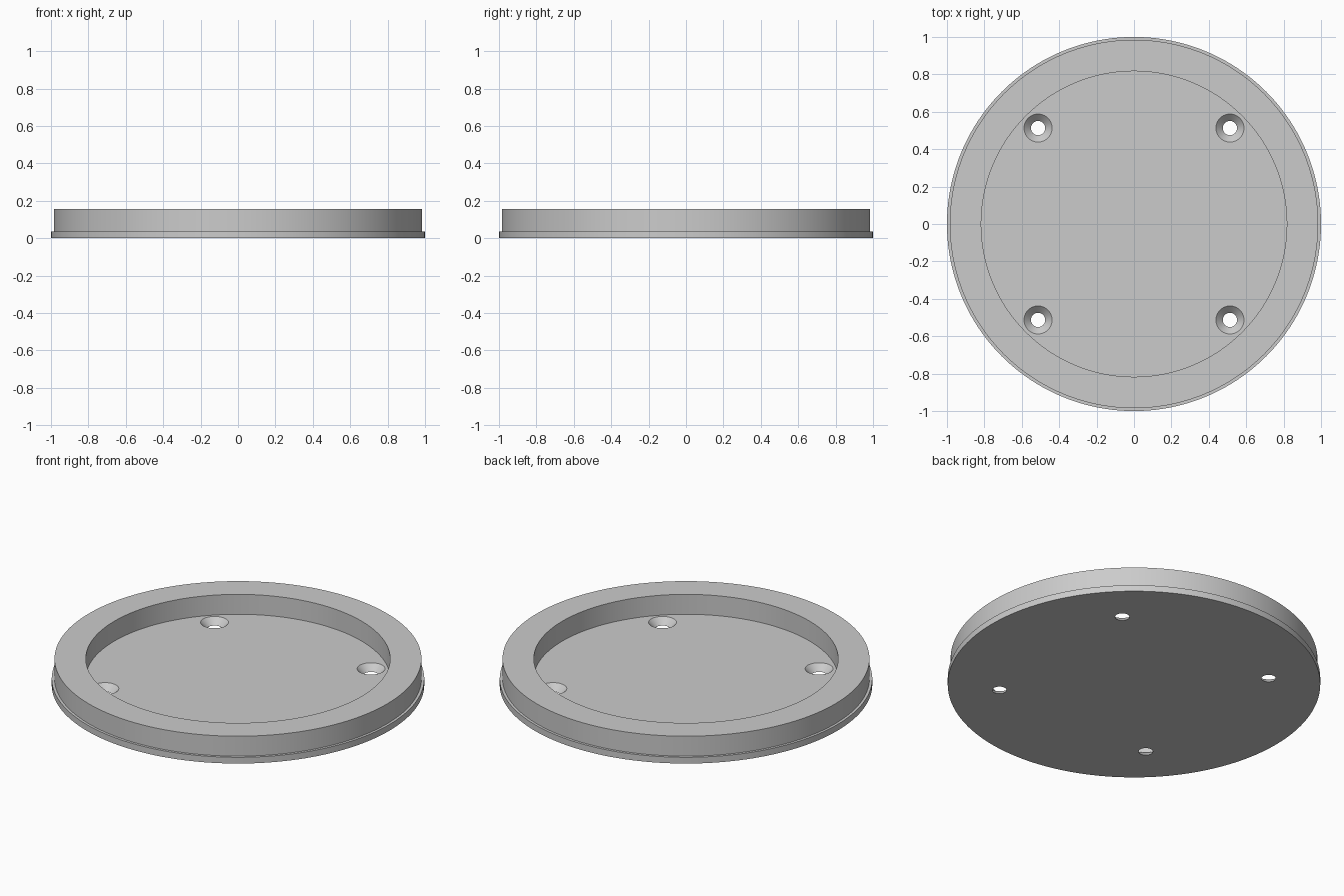
import bpy
import bmesh
from math import radians, sin, cos, tau

cube = bpy.data.objects.get("Cube")
if cube:
    bpy.data.objects.remove(cube, do_unlink=True)

FLOOR = 0.037
HOLE = 0.513

grey = bpy.data.materials.new("light grey")
grey.use_nodes = True
colour = (0.6, 0.6, 0.6, 1)
grey.diffuse_color = colour
grey.node_tree.nodes["Principled BSDF"].inputs["Base Color"].default_value = colour


def lathe(name, profile, sides, centres=((0, 0),)):
    """Closed turned solid from (radius, height) points, one copy per centre."""
    bm = bmesh.new()
    for cx, cy in centres:
        rings = [[bm.verts.new((cx + r * cos(tau * i / sides),
                                cy + r * sin(tau * i / sides), z))
                  for i in range(sides)] for r, z in profile]
        for low, high in zip(rings, rings[1:]):
            for i in range(sides):
                j = (i + 1) % sides
                bm.faces.new((low[i], low[j], high[j], high[i]))
        bm.faces.new(rings[0][::-1])
        bm.faces.new(rings[-1])
    bmesh.ops.recalc_face_normals(bm, faces=bm.faces)
    mesh = bpy.data.meshes.new(name)
    bm.to_mesh(mesh)
    bm.free()
    obj = bpy.data.objects.new(name, mesh)
    bpy.context.collection.objects.link(obj)
    mesh.materials.append(grey)
    return obj


# Dish: bottom flange, outer wall, flat rim, inner wall and recessed floor
dish = lathe("round_dish", [(1, 0), (1, FLOOR), (0.985, FLOOR), (0.985, 0.155),
                            (0.817, 0.155), (0.817, FLOOR)], 160)

# Four countersunk screw holes through the floor
cutter = lathe("screw_hole_cutter", [(0.028, -0.01), (0.085, FLOOR + 0.01)], 48,
               [(x, y) for x in (-HOLE, HOLE) for y in (-HOLE, HOLE)])
cutter.hide_render = True

holes = dish.modifiers.new("screw_holes", "BOOLEAN")
holes.operation = "DIFFERENCE"
holes.solver = "EXACT"
holes.object = cutter

bpy.ops.object.select_all(action="DESELECT")
dish.select_set(True)
bpy.context.view_layer.objects.active = dish
bpy.ops.object.modifier_apply(modifier=holes.name)
bpy.data.objects.remove(cutter, do_unlink=True)
bpy.ops.object.shade_smooth_by_angle(angle=radians(30))
